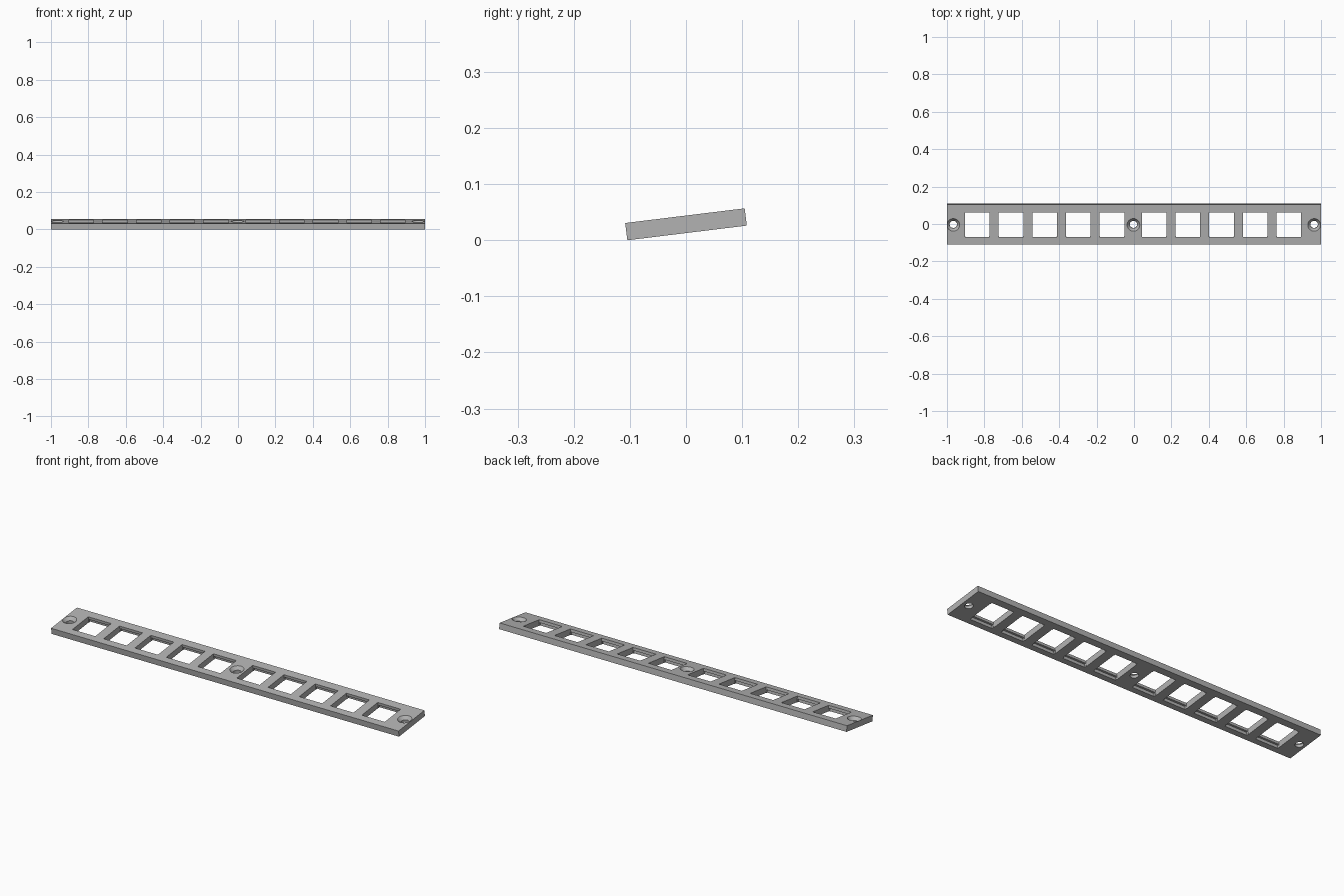
import bpy, bmesh, math
from mathutils import Matrix, Vector

cube = bpy.data.objects.get("Cube")
if cube:
    bpy.data.objects.remove(cube, do_unlink=True)

LENGTH, WIDTH, THICK = 2.0, 0.2145, 0.031
TILT = math.radians(7)
OFF_X, OFF_Y = -0.005, -0.003      # layout is slightly off-centre
HOLE, PITCH, GROUP = 0.132, 0.18, 0.473
LIP, CLIP = 0.0145, 0.0095         # lip left above the clip recess, recess depth

grey = bpy.data.materials.new("plate grey")
grey.use_nodes = True
grey.diffuse_color = (0.45, 0.45, 0.45, 1)
grey.node_tree.nodes["Principled BSDF"].inputs["Base Color"].default_value = (0.45, 0.45, 0.45, 1)


def add_box(bm, centre, size):
    m = Matrix.Translation(centre) @ Matrix.Diagonal((*size, 1))
    bmesh.ops.create_cube(bm, size=1, matrix=m)


def add_lathe(bm, centre, profile, sides=32):
    rings = []
    for r, z in profile:
        rings.append([bm.verts.new(centre + Vector((r * math.cos(a), r * math.sin(a), z)))
                      for a in (math.tau * i / sides for i in range(sides))])
    for low, high in zip(rings, rings[1:]):
        for i in range(sides):
            j = (i + 1) % sides
            bm.faces.new((low[i], low[j], high[j], high[i]))
    bm.faces.new(rings[0][::-1])
    bm.faces.new(rings[-1])


def make_object(name, bm):
    mesh = bpy.data.meshes.new(name)
    bm.to_mesh(mesh)
    bm.free()
    mesh.materials.append(grey)
    ob = bpy.data.objects.new(name, mesh)
    bpy.context.collection.objects.link(ob)
    return ob


# Plain strip
bm = bmesh.new()
add_box(bm, (0, 0, 0), (LENGTH, WIDTH, THICK))
plate = make_object("mounting_plate", bm)

# Two groups of five square openings, each with clip recesses underneath
windows, recesses, screws = bmesh.new(), bmesh.new(), bmesh.new()
recess_top = THICK / 2 - LIP
for side in (-1, 1):
    for i in range(-2, 3):
        x = OFF_X + side * GROUP + i * PITCH
        add_box(windows, (x, OFF_Y, 0), (HOLE, HOLE, THICK * 2))
        add_box(recesses, (x, OFF_Y, recess_top - THICK / 2),
                (HOLE - 0.004, HOLE + 2 * CLIP, THICK))

# Three countersunk screw holes
top = THICK / 2
for x in (-0.963, 0, 0.966):
    add_lathe(screws, Vector((x + OFF_X * 0.6, OFF_Y, 0)),
              [(0.02, -THICK), (0.02, top - 0.016), (0.034, top), (0.034, THICK)])

# Cut everything out of the strip
cutters = [make_object("opening_cutter", windows), make_object("recess_cutter", recesses),
           make_object("screw_cutter", screws)]
for cutter in cutters:
    cutter.hide_render = True
    mod = plate.modifiers.new(cutter.name, "BOOLEAN")
    mod.operation, mod.solver, mod.object = "DIFFERENCE", "EXACT", cutter
bpy.context.view_layer.update()
cut = bpy.data.meshes.new_from_object(plate.evaluated_get(bpy.context.evaluated_depsgraph_get()))
plate.modifiers.clear()
plate.data = cut
for cutter in cutters:
    bpy.data.objects.remove(cutter, do_unlink=True)

# Tilt the strip about its length and rest it on the ground
cut.transform(Matrix.Rotation(TILT, 4, "X"))
cut.transform(Matrix.Translation((0, 0, -min(v.co.z for v in cut.vertices))))
bpy.ops.object.select_all(action="DESELECT")
plate.select_set(True)
bpy.context.view_layer.objects.active = plate
bpy.ops.object.shade_smooth_by_angle(angle=math.radians(30))
